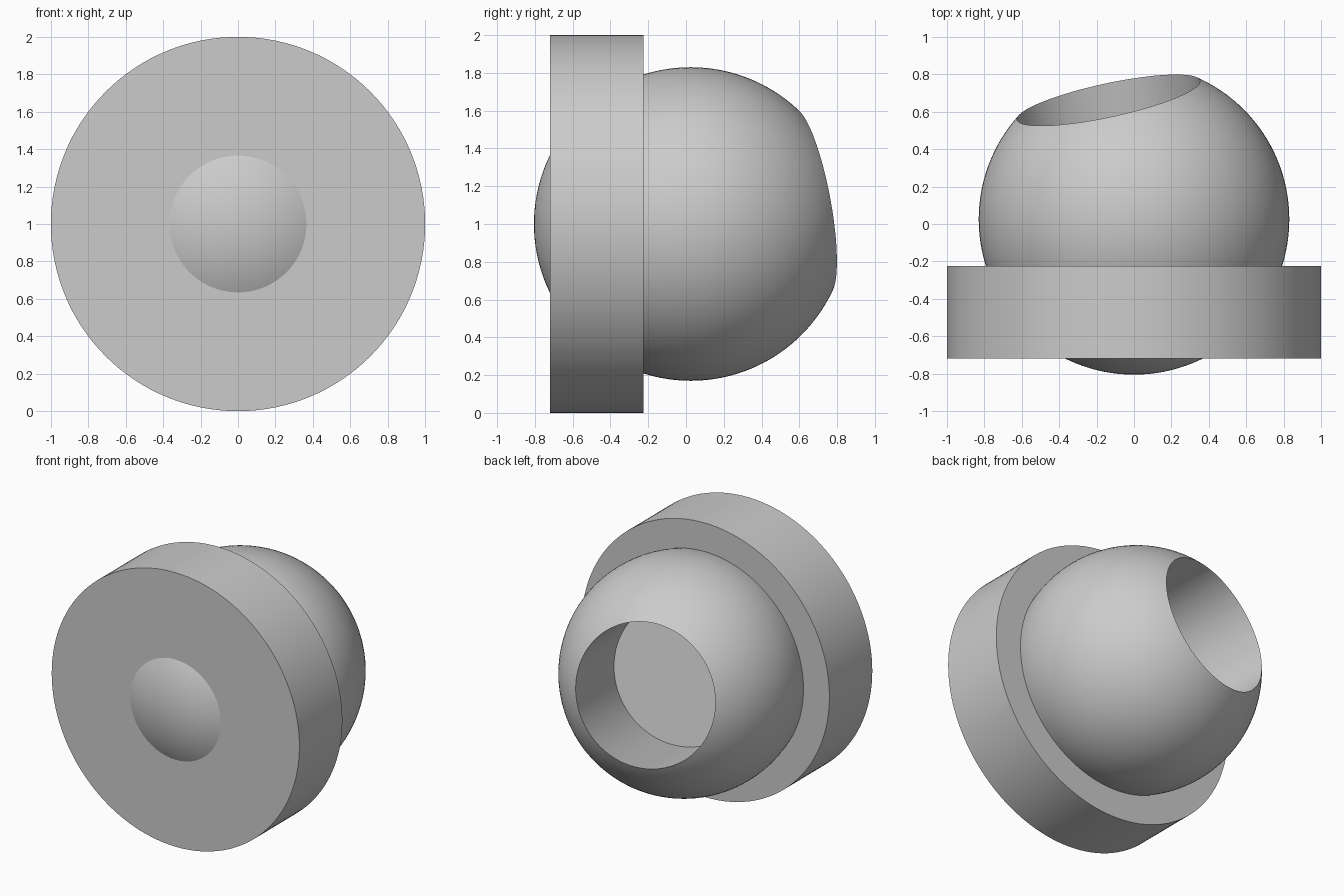
import bpy
import math
from mathutils import Vector

cube = bpy.data.objects.get("Cube")
if cube:
    bpy.data.objects.remove(cube, do_unlink=True)

grey = bpy.data.materials.new("light grey")
grey.use_nodes = True
colour = (0.6, 0.6, 0.6, 1)
grey.diffuse_color = colour
grey.node_tree.nodes["Principled BSDF"].inputs["Base Color"].default_value = colour


def cylinder(name, radius, start, end):
    """Closed cylinder between two points."""
    start, end = Vector(start), Vector(end)
    axis = end - start
    bpy.ops.mesh.primitive_cylinder_add(
        vertices=128, radius=radius, depth=axis.length,
        location=(start + end) / 2, rotation=axis.to_track_quat('Z', 'Y').to_euler())
    obj = bpy.context.object
    obj.name = name
    obj.data.materials.append(grey)
    return obj


def smooth(obj):
    bpy.ops.object.select_all(action='DESELECT')
    obj.select_set(True)
    bpy.context.view_layer.objects.active = obj
    bpy.ops.object.shade_smooth_by_angle(angle=math.radians(30))


# Thick round base plate standing on edge
smooth(cylinder("base_disc", 1.0, (0, -0.72, 1), (0, -0.225, 1)))

# Ball through the plate, its front cap showing
centre = Vector((0, 0.025, 1))
bpy.ops.mesh.primitive_uv_sphere_add(segments=128, ring_count=64, radius=0.83,
                                     location=centre,
                                     rotation=(math.pi / 2, 0, 0))
ball = bpy.context.object
ball.name = "ball"
ball.data.materials.append(grey)

# Tilted round socket, bored down to the ball's centre
bore = Vector((-0.206, 0.962, 0.18)).normalized()
cutter = cylinder("socket_cutter", 0.5, centre, centre + bore * 1.2)
cutter.hide_render = True
cutter.hide_set(True)

cut = ball.modifiers.new("socket", 'BOOLEAN')
cut.operation = 'DIFFERENCE'
cut.solver = 'EXACT'
cut.object = cutter
bpy.context.view_layer.objects.active = ball
bpy.ops.object.modifier_apply(modifier=cut.name)
bpy.data.objects.remove(cutter, do_unlink=True)
smooth(ball)
